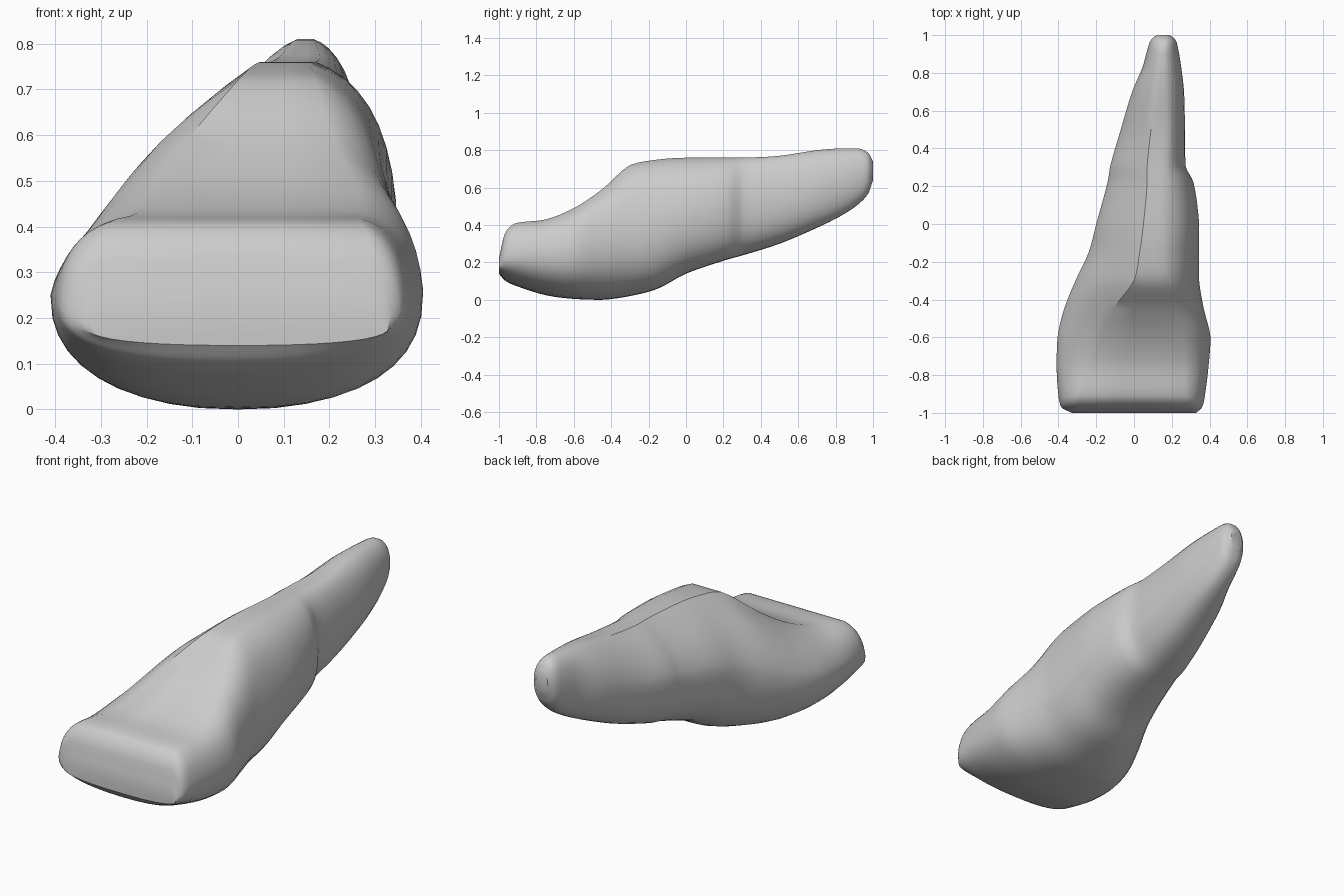
import bpy, bmesh, math

if "Cube" in bpy.data.objects:
    bpy.data.objects.remove(bpy.data.objects["Cube"])

# Stations along y: y, z low, z high, x left, x right, top flat left, top flat right, widest height
STATIONS = [
    (-1.00, 0.14, 0.22, -0.33, 0.33, -0.29, 0.29, 0.18),
    (-0.97, 0.105, 0.35, -0.385, 0.36, -0.30, 0.29, 0.22),
    (-0.91, 0.075, 0.41, -0.40, 0.375, -0.28, 0.27, 0.24),
    (-0.75, 0.025, 0.43, -0.41, 0.395, -0.22, 0.27, 0.25),
    (-0.60, 0.005, 0.49, -0.405, 0.405, -0.17, 0.26, 0.26),
    (-0.45, 0.00, 0.59, -0.37, 0.37, -0.11, 0.21, 0.29),
    (-0.30, 0.02, 0.72, -0.31, 0.345, 0.00, 0.17, 0.35),
    (-0.15, 0.06, 0.75, -0.24, 0.345, 0.03, 0.16, 0.41),
    (0.00, 0.14, 0.76, -0.20, 0.345, 0.05, 0.16, 0.46),
    (0.22, 0.215, 0.76, -0.14, 0.315, 0.07, 0.17, 0.49),
    (0.31, 0.24, 0.76, -0.125, 0.272, 0.07, 0.17, 0.51),
    (0.50, 0.30, 0.77, -0.07, 0.27, 0.09, 0.18, 0.54),
    (0.70, 0.385, 0.80, -0.01, 0.265, 0.115, 0.17, 0.60),
    (0.83, 0.45, 0.81, 0.045, 0.25, 0.13, 0.165, 0.64),
    (0.92, 0.51, 0.81, 0.07, 0.235, 0.14, 0.165, 0.67),
    (0.975, 0.57, 0.785, 0.09, 0.22, 0.14, 0.17, 0.69),
    (1.00, 0.64, 0.74, 0.12, 0.19, 0.14, 0.17, 0.69),
]


def interpolate(i, t):
    """Spline between stations with limited tangents, so nothing overshoots."""
    p0 = STATIONS[max(i - 1, 0)]
    p1, p2 = STATIONS[i], STATIONS[i + 1]
    p3 = STATIONS[min(i + 2, len(STATIONS) - 1)]
    h = p2[0] - p1[0]
    out = [p1[0] + h * t]
    for k in range(1, 8):
        m1 = h * (p2[k] - p0[k]) / (p2[0] - p0[0])
        m2 = h * (p3[k] - p1[k]) / (p3[0] - p1[0])
        lin = p2[k] - p1[k]
        m1 = 0 if m1 * lin <= 0 else math.copysign(min(abs(m1), 2 * abs(lin)), lin)
        m2 = 0 if m2 * lin <= 0 else math.copysign(min(abs(m2), 2 * abs(lin)), lin)
        out.append((2*t**3 - 3*t**2 + 1) * p1[k] + (t**3 - 2*t**2 + t) * m1
                   + (3*t**2 - 2*t**3) * p2[k] + (t**3 - t**2) * m2)
    return out


def section(y, lo, hi, xl, xr, tl, tr, zw):
    """Ring: full belly below the widest line, sloping flanks and a narrow top above."""
    cx, hw = (xl + xr) / 2, (xr - xl) / 2
    pts = []
    n = 20
    for j in range(n + 1):
        a = math.pi * j / n
        c, s = -math.cos(a), max(math.sin(a), 0)
        x = cx + hw * math.copysign(abs(c) ** 0.82, c)
        pts.append((x, y, zw - (zw - lo) * s ** 0.82))

    def flank(t, x0, x1, lift):
        zc = zw + (hi - zw) * lift
        xc = x0 + (x1 - x0) * 0.13
        return ((1-t)**2 * x0 + 2*t*(1-t) * xc + t*t * x1, y,
                (1-t)**2 * zw + 2*t*(1-t) * zc + t*t * hi)

    m = 8
    # the left flank leans back more in the middle, but is full at both ends
    left_lift = 0.52 + 0.33 * min(1, max(0, abs(y + 0.05) - 0.45) / 0.45)
    pts += [flank(j / m, xr, tr, 0.85) for j in range(1, m + 1)]
    pts += [(tr + (tl - tr) * j / 3, y, hi) for j in (1, 2)]
    pts += [flank(j / m, xl, tl, left_lift) for j in range(m, 0, -1)]
    return pts


# Tapered boulder body lofted through the stations
bm = bmesh.new()
rings = []
for i in range(len(STATIONS) - 1):
    for k in range(4):
        rings.append([bm.verts.new(p) for p in section(*interpolate(i, k / 4))])
rings.append([bm.verts.new(p) for p in section(*STATIONS[-1])])
for a, b in zip(rings, rings[1:]):
    for j in range(len(a)):
        k = (j + 1) % len(a)
        bm.faces.new((a[j], a[k], b[k], b[j]))
bm.faces.new(rings[0])
bm.faces.new(rings[-1])
bmesh.ops.recalc_face_normals(bm, faces=bm.faces)
mesh = bpy.data.meshes.new("rock_body")
bm.to_mesh(mesh)
bm.free()
rock = bpy.data.objects.new("rock_body", mesh)
bpy.context.collection.objects.link(rock)
bpy.context.view_layer.objects.active = rock
rock.select_set(True)
bpy.ops.object.shade_smooth_by_angle(angle=math.radians(35))
